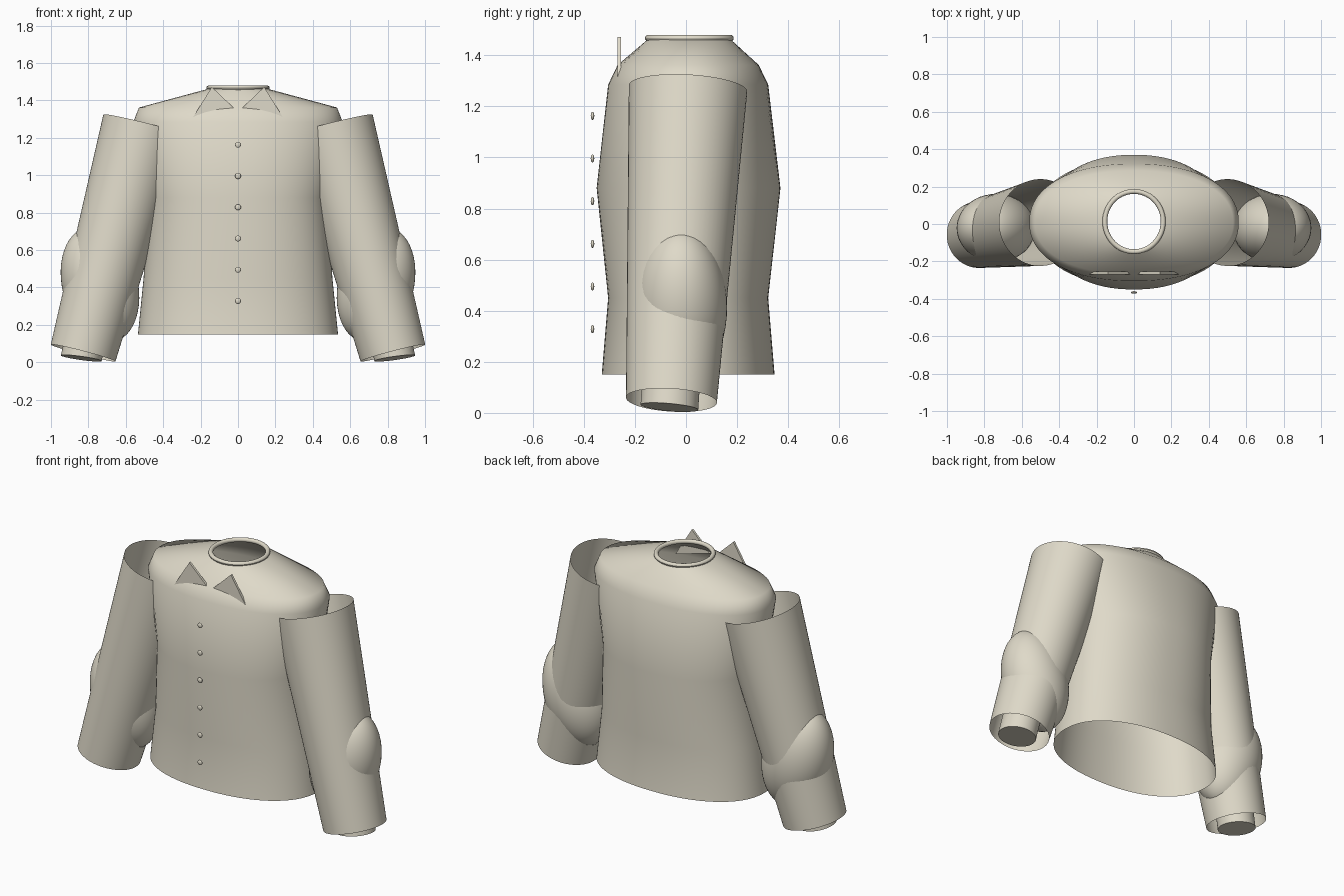
import bpy
import bmesh
from math import cos, sin, pi, radians, copysign
from mathutils import Vector, Matrix

old = bpy.data.objects.get("Cube")
if old:
    bpy.data.objects.remove(old, do_unlink=True)

CLOTH = (0.74, 0.70, 0.585, 1.0)
cloth = bpy.data.materials.new("beige cloth")
cloth.use_nodes = True
cloth.diffuse_color = CLOTH
cloth.node_tree.nodes["Principled BSDF"].inputs["Base Color"].default_value = CLOTH


def finish(bm, name, angle=40):
    mesh = bpy.data.meshes.new(name)
    bm.to_mesh(mesh)
    bm.free()
    mesh.materials.append(cloth)
    obj = bpy.data.objects.new(name, mesh)
    bpy.context.collection.objects.link(obj)
    bpy.ops.object.select_all(action="DESELECT")
    obj.select_set(True)
    bpy.context.view_layer.objects.active = obj
    bpy.ops.object.shade_smooth_by_angle(angle=radians(angle))
    return obj


def loft(name, rings, sides=64, caps=False, angle=40, power=2.0):
    """Skin a tube over rings (centre, half axis u, half axis v); power above 2 is fuller."""
    bm = bmesh.new()
    loops = []
    for c, u, v in rings:
        loop = []
        for i in range(sides):
            t = 2 * pi * (i + 0.5) / sides
            a, b = (copysign(abs(w) ** (2 / power), w) for w in (cos(t), sin(t)))
            loop.append(bm.verts.new(Vector(c) + Vector(u) * a + Vector(v) * b))
        loops.append(loop)
    for a, b in zip(loops, loops[1:]):
        for i in range(sides):
            j = (i + 1) % sides
            bm.faces.new((a[i], a[j], b[j], b[i]))
    if caps:
        bm.faces.new(loops[0][::-1])
        bm.faces.new(loops[-1])
    if rings[0][0][2] > rings[-1][0][2]:
        bmesh.ops.reverse_faces(bm, faces=bm.faces)
    return finish(bm, name, angle)


def ellipsoid(name, centre, radii, tilt=0.0, segments=48):
    bm = bmesh.new()
    bmesh.ops.create_uvsphere(bm, u_segments=segments, v_segments=segments // 2, radius=1)
    bm.transform(Matrix.Translation(centre) @ Matrix.Rotation(tilt, 4, "Y")
                 @ Matrix.Diagonal((*radii, 1)))
    return finish(bm, name, 180)


# Torso shell, open at the hem and the neck: height, half width, front, back
sections = [(0.15, 0.535, -0.33, 0.347), (0.45, 0.505, -0.305, 0.322),
            (0.88, 0.478, -0.35, 0.37), (1.285, 0.56, -0.305, 0.322),
            (1.362, 0.53, -0.268, 0.285), (1.462, 0.16, -0.15, 0.175)]
loft("torso", [((0, (f + b) / 2, z), (w, 0, 0), (0, (b - f) / 2, 0))
               for z, w, f, b in sections], sides=96, angle=75, power=2.2)

# Neck band: a round rim around the opening
band = []
for k in range(13):
    a = 2 * pi * k / 12
    r = 0.156 + 0.013 * cos(a)
    band.append(((0, 0.013, 1.467 + 0.013 * sin(a)), (r, 0, 0), (0, r + 0.005, 0)))
loft("neck_band", band, angle=180)

# Front buttons
for n in range(6):
    ellipsoid(f"button_{n + 1}", (0, -0.366, 0.328 + 0.167 * n), (0.016, 0.007, 0.016),
              segments=16)

for side, s in (("left", 1), ("right", -1)):
    # Open sleeve: a round tapered tube whose top runs into the torso
    loft(f"{side}_sleeve",
         [((s * 0.5, 0.008, 1.27), (s * 0.22, 0, 0.055), (0, s * 0.232, s * -0.012)),
          ((s * 0.828, -0.057, 0.05), (s * 0.173, 0, 0.045), (0, s * 0.178, s * -0.01))])

    # Closed inner cuff showing below the sleeve
    loft(f"{side}_inner_cuff",
         [((s * 0.838, -0.065, 0.022), (s * 0.109, 0, 0.015), (0, s * 0.113, s * -0.01)),
          ((s * 0.79, -0.05, 0.25), (s * 0.109, 0, 0.015), (0, s * 0.113, s * -0.01))],
         caps=True)

    # Elbow bulge
    ellipsoid(f"{side}_elbow", (s * 0.738, -0.022, 0.415), (0.202, 0.183, 0.315),
              tilt=s * radians(14))

    # Collar point: a thin upright triangle
    bm = bmesh.new()
    face = bm.faces.new([bm.verts.new((s * x, -0.269, z)) for x, z in
                         ((0.02, 1.358), (0.25, 1.295), (0.14, 1.472))])
    solid = bmesh.ops.extrude_face_region(bm, geom=[face])
    bmesh.ops.translate(bm, vec=(0, 0.014, 0),
                        verts=[g for g in solid["geom"] if isinstance(g, bmesh.types.BMVert)])
    bmesh.ops.recalc_face_normals(bm, faces=bm.faces)
    finish(bm, f"{side}_collar_point")
